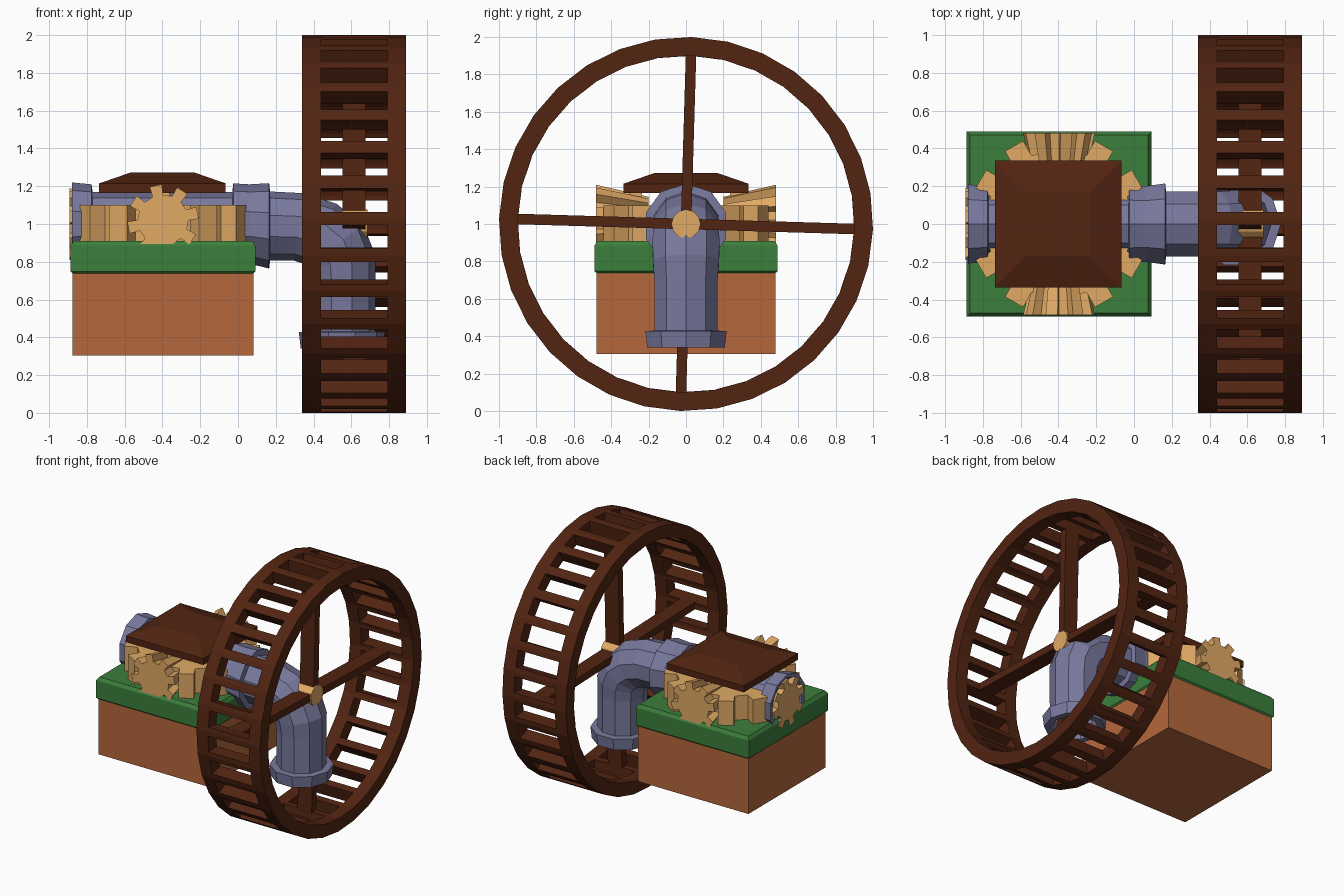
import bpy, bmesh
from math import sin, cos, pi, radians
from mathutils import Vector, Matrix

if "Cube" in bpy.data.objects:
    bpy.data.objects.remove(bpy.data.objects["Cube"])


def material(name, rgb):
    m = bpy.data.materials.new(name)
    m.diffuse_color = (*rgb, 1)
    m.use_nodes = True
    m.node_tree.nodes["Principled BSDF"].inputs["Base Color"].default_value = m.diffuse_color
    return m


CLAY = material("clay", (0.46, 0.14, 0.045))
GREEN = material("green", (0.045, 0.21, 0.045))
WOOD = material("dark_wood", (0.085, 0.018, 0.006))
METAL = material("blue_grey", (0.19, 0.19, 0.34))
BRASS = material("brass", (0.75, 0.40, 0.13))
CX = -0.397  # centre of the base in x


def finish(name, bm, mat):
    bmesh.ops.recalc_face_normals(bm, faces=bm.faces[:])
    me = bpy.data.meshes.new(name)
    bm.to_mesh(me)
    bm.free()
    me.materials.append(mat)
    ob = bpy.data.objects.new(name, me)
    bpy.context.collection.objects.link(ob)
    return ob


def loft(name, rings, mat, matrix=None, cap=True):
    """Join equal-length point loops into a skin."""
    bm = bmesh.new()
    loops = [[bm.verts.new(p) for p in r] for r in rings]
    n = len(loops[0])
    for a, b in zip(loops, loops[1:]):
        for i in range(n):
            j = (i + 1) % n
            bm.faces.new((a[i], a[j], b[j], b[i]))
    if cap:
        bm.faces.new(loops[0])
        bm.faces.new(loops[-1])
    if matrix:
        bm.transform(matrix)
    return finish(name, bm, mat)


def block(name, x, levels, mat):
    """Stacked rectangles: levels are (z, half x, half y)."""
    loft(name, [[(x + sx * hx, sy * hy, z) for sx, sy in
                 ((-1, -1), (1, -1), (1, 1), (-1, 1))] for z, hx, hy in levels], mat)


def gear(name, centre, axis, teeth, outer, root, z0, z1, inner_scale=1, phase=0):
    def ring(z, s):
        pts = []
        for i in range(teeth):
            for off, r in ((-0.27, root), (-0.22, outer), (0.22, outer), (0.27, root)):
                a = 2 * pi * (i + off) / teeth + phase
                pts.append((s * r * cos(a), s * r * sin(a), z))
        return pts
    rot = Vector((0, 0, 1)).rotation_difference(Vector(axis)).to_matrix().to_4x4()
    loft(name, [ring(z0, inner_scale), ring(z1, 1)], BRASS,
         Matrix.Translation(centre) @ rot)


# Base, grass slab and roof
block("base", CX, [(0.305, 0.478, 0.478), (0.74, 0.478, 0.478)], CLAY)
block("green_slab", CX, [(0.735, 0.475, 0.475), (0.748, 0.489, 0.489),
                         (0.885, 0.489, 0.489), (0.91, 0.472, 0.472)], GREEN)
block("roof", -0.4, [(1.165, 0.335, 0.335), (1.215, 0.335, 0.335),
                     (1.272, 0.17, 0.17)], WOOD)

# Gears: one flat, three flared ones around it
gear("flat_gear", (CX, 0, 0), (0, 0, 1), 12, 0.48, 0.39, 0.9, 1.1)
for label, axis in (("front", (0, -1, 0)), ("back", (0, 1, 0)), ("left", (-1, 0, 0))):
    gear(label + "_gear", (CX, 0, 1.02 if label != "left" else 1.0), axis, 8,
         0.19, 0.135, 0.2, 0.482 if label != "left" else 0.495, 0.66, radians(12))

# Posts carrying the roof
for label, s in (("front", -1), ("back", 1)):
    bm = bmesh.new()
    bmesh.ops.create_cube(bm, size=1, matrix=Matrix.Translation((CX, s * 0.27, 1.07))
                          @ Matrix.Diagonal((0.07, 0.07, 0.2, 1)))
    finish(label + "_roof_post", bm, BRASS)

# Pipe with collars and a bend: (x, z, tilt in degrees, radius)
path = [(-0.84, 1, 0, 0.165), (-0.875, 1, 0, 0.19), (-0.88, 1, 0, 0.22), (-0.775, 1, 0, 0.21),
        (-0.77, 1, 0, 0.17), (-0.03, 1, 0, 0.17), (-0.025, 1, 0, 0.215),
        (0.06, 1, 0, 0.21), (0.165, 0.99, 0, 0.226), (0.17, 0.99, 0, 0.182),
        (0.32, 0.985, 8, 0.18), (0.43, 0.95, 30, 0.182), (0.51, 0.885, 55, 0.188),
        (0.545, 0.80, 78, 0.186), (0.55, 0.7, 90, 0.178), (0.55, 0.43, 90, 0.176),
        (0.55, 0.428, 90, 0.228), (0.55, 0.34, 90, 0.218), (0.55, 0.34, 90, 0.17),
        (0.55, 0.55, 90, 0.15)]
N = 10
rings = []
for x, z, t, r in path:
    t = radians(t)
    rings.append([(x + r * sin(a) * sin(t), r * cos(a), z + r * sin(a) * cos(t))
                  for a in (2 * pi * (i + 0.5) / N for i in range(N))])
loft("pipe", rings, METAL)

# Axle ending in the wheel hub
loft("axle", [[(x, 0.078 * cos(2 * pi * i / 12), 1 + 0.078 * sin(2 * pi * i / 12))
               for i in range(12)] for x in (-0.6, 0.685)], BRASS)

# Wheel drum: each of 32 panels is opened by a scaled window, then thickened
TILT = radians(-1.7)
WX, HALF, SIDES = 0.615, 0.275, 32
bm = bmesh.new()
edges = [[bm.verts.new((WX + s * HALF, cos(TILT + 2 * pi * i / SIDES),
                        1 + sin(TILT + 2 * pi * i / SIDES)))
          for i in range(SIDES)] for s in (-1, 1)]
for i in range(SIDES):
    j = (i + 1) % SIDES
    quad = (edges[0][i], edges[0][j], edges[1][j], edges[1][i])
    mid = sum((v.co for v in quad), Vector()) / 4
    hole = [bm.verts.new(mid + (v.co - mid) * 0.64) for v in quad]
    for k in range(4):
        m = (k + 1) % 4
        bm.faces.new((quad[k], quad[m], hole[m], hole[k]))
wheel = finish("water_wheel", bm, WOOD)
for p in wheel.data.polygons:
    out = Vector((0, p.center.y, p.center.z - 1))
    if p.normal.dot(out) < 0:
        p.flip()
solid = wheel.modifiers.new("thickness", 'SOLIDIFY')
solid.thickness = 0.1
solid.offset = -1

# Four spokes out to the rim slats
for k in range(4):
    bm = bmesh.new()
    bmesh.ops.create_cube(bm, size=1, matrix=Matrix.Translation((WX, 0, 1))
                          @ Matrix.Rotation(k * pi / 2 + TILT, 4, 'X')
                          @ Matrix.Translation((0, 0.485, 0))
                          @ Matrix.Diagonal((0.122, 0.87, 0.056, 1)))
    finish("spoke_%d" % (k + 1), bm, WOOD)
